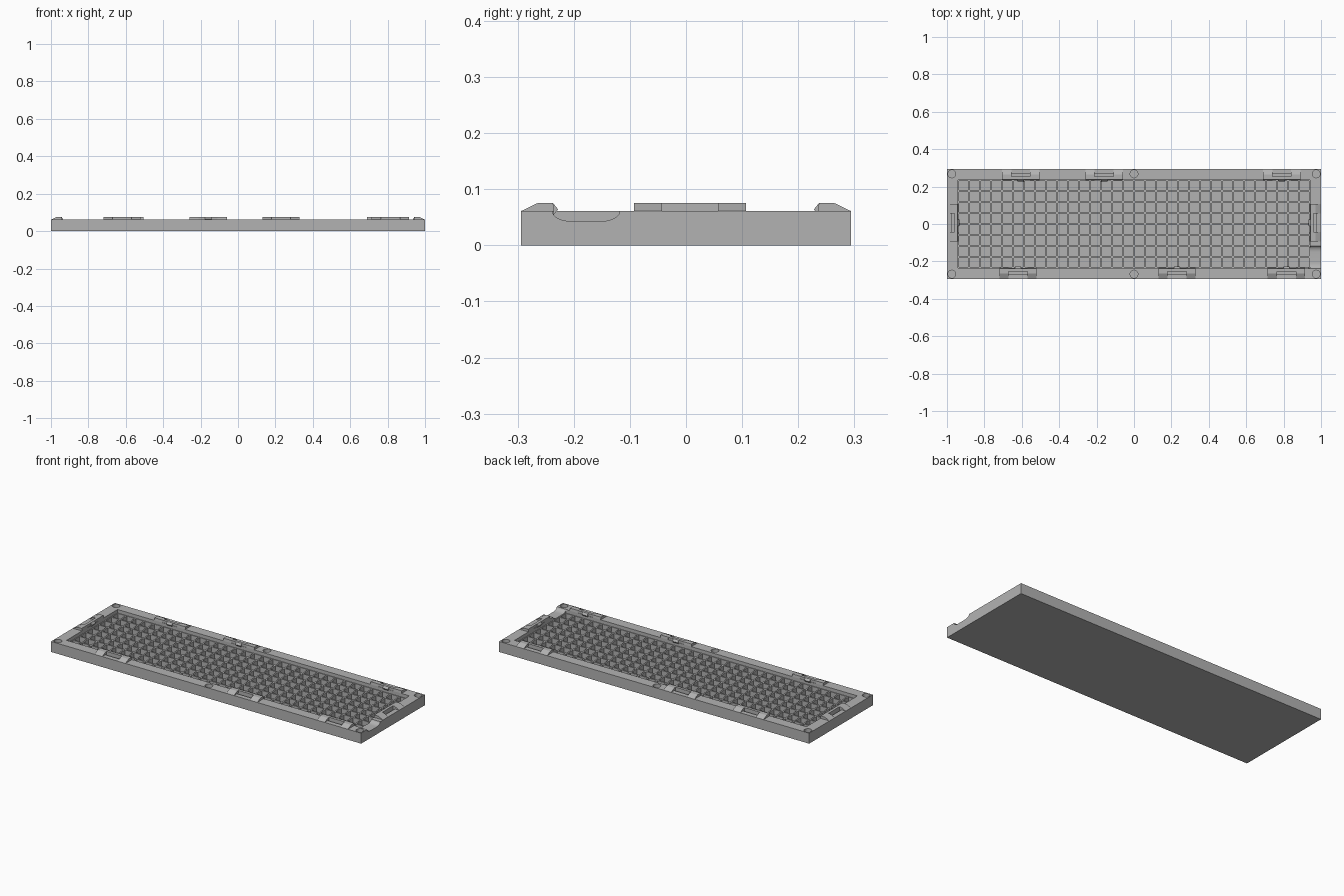
import bpy
import bmesh
from math import pi, cos, sin
from mathutils import Matrix, Vector

HALF_X, HALF_Y, RIM_Z = 1.0, 0.294, 0.061
RIM = 0.059                      # rim width
FLOOR_Z, GRID_Z = 0.006, 0.041
CLIP_Z = 0.0755

if "Cube" in bpy.data.objects:
    bpy.data.objects.remove(bpy.data.objects["Cube"])

grey = bpy.data.materials.new("plain grey")
grey.use_nodes = True
colour = (0.45, 0.45, 0.45, 1)
grey.diffuse_color = colour
grey.node_tree.nodes["Principled BSDF"].inputs["Base Color"].default_value = colour


def finish(name, bm):
    bmesh.ops.recalc_face_normals(bm, faces=bm.faces)
    mesh = bpy.data.meshes.new(name)
    bm.to_mesh(mesh)
    bm.free()
    mesh.materials.append(grey)
    obj = bpy.data.objects.new(name, mesh)
    bpy.context.collection.objects.link(obj)
    return obj


def add_box(bm, low, high, matrix=Matrix()):
    low, high = Vector(low), Vector(high)
    size = Matrix.Diagonal((*(high - low), 1))
    bmesh.ops.create_cube(bm, size=1, matrix=matrix @ Matrix.Translation((low + high) / 2) @ size)


def add_prism(bm, profile, start, end, matrix=Matrix()):
    """Extrude a (y, z) profile along x."""
    verts = [bm.verts.new(matrix @ Vector((start, y, z))) for y, z in profile]
    face = bm.faces.new(verts)
    new = bmesh.ops.extrude_face_region(bm, geom=[face])["geom"]
    move = matrix.to_3x3() @ Vector((end - start, 0, 0))
    bmesh.ops.translate(bm, vec=move, verts=[v for v in new if isinstance(v, bmesh.types.BMVert)])


def cut(target, bm):
    cutter = finish("cutter", bm)
    cutter.hide_render = True
    mod = target.modifiers.new("cut", "BOOLEAN")
    mod.operation, mod.solver, mod.object = "DIFFERENCE", "EXACT", cutter
    bpy.context.view_layer.objects.active = target
    bpy.ops.object.modifier_apply(modifier=mod.name)
    bpy.data.objects.remove(cutter)


# Clip places: local x runs along the rim, local y points inward from the outer edge
def place(x, y, angle):
    return Matrix.Translation((x, y, 0)) @ Matrix.Rotation(angle, 4, "Z")


clips = [place(x, -HALF_Y, 0) for x in (-0.62, 0.23, 0.815)]
clips += [place(x, HALF_Y, pi) for x in (-0.605, -0.16, 0.79)]
clips += [place(-HALF_X, 0.007, -pi / 2), place(HALF_X, 0.007, pi / 2)]

# Tray body
bm = bmesh.new()
add_box(bm, (-HALF_X, -HALF_Y, 0), (HALF_X, HALF_Y, RIM_Z))
tray = finish("tray", bm)

# Cavity
bm = bmesh.new()
add_box(bm, (RIM - HALF_X, RIM - HALF_Y, FLOOR_Z), (HALF_X - RIM, HALF_Y - RIM, 0.1))
cut(tray, bm)

# Screw holes and the slots behind the clips
bm = bmesh.new()
for x in (-0.974, 0, 0.974):
    for y in (-0.268, 0.268):
        bmesh.ops.create_cone(bm, cap_ends=True, segments=32, radius1=0.021, radius2=0.021,
                              depth=0.06, matrix=Matrix.Translation((x, y, 0.06)))
for matrix in clips:
    add_box(bm, (-0.052, 0.028, 0.03), (0.052, 0.041, 0.1), matrix)
cut(tray, bm)

# Cable notch with rounded ends
bm = bmesh.new()
notch = [(-0.118, 0.08), (-0.238, 0.08)]
for i in range(9):
    a = i / 8 * pi / 2
    notch.append((-0.205 - 0.033 * cos(a), 0.061 - 0.018 * sin(a)))
for i in range(9):
    a = i / 8 * pi / 2
    notch.append((-0.151 + 0.033 * sin(a), 0.061 - 0.018 * cos(a)))
add_prism(bm, notch, HALF_X - RIM - 0.01, HALF_X + 0.01)
cut(tray, bm)

# Cell grid: inset each cell and drop its inside to the floor
bm = bmesh.new()
bmesh.ops.create_grid(bm, x_segments=32, y_segments=8, size=1, matrix=Matrix.Translation(
    (0, 0, GRID_Z)) @ Matrix.Diagonal((HALF_X - RIM, HALF_Y - RIM, 1, 1)))
cells = bm.faces[:]
bmesh.ops.inset_individual(bm, faces=cells, thickness=0.006)
walls = bmesh.ops.extrude_discrete_faces(bm, faces=cells)["faces"]
for face in walls:
    rim_edges = face.edges[:]
    top = face.verts[:]
    bottom = [bm.verts.new((v.co.x, v.co.y, FLOOR_Z)) for v in top]
    for i in range(4):
        j = (i + 1) % 4
        bm.faces.new((top[i], top[j], bottom[j], bottom[i]))
bmesh.ops.delete(bm, geom=walls, context="FACES_ONLY")
bmesh.ops.remove_doubles(bm, verts=bm.verts, dist=0.0001)
finish("cell_grid", bm)

# Clips: two ramps, a tongue between them and a small hook
ramp = [(0, RIM_Z), (0.03, CLIP_Z), (0.057, CLIP_Z), (0.059, RIM_Z)]
hook = [(0.057, CLIP_Z), (0.066, 0.064), (0.058, 0.054)]
for number, matrix in enumerate(clips, 1):
    bm = bmesh.new()
    add_prism(bm, ramp, -0.1, -0.05, matrix)
    add_prism(bm, ramp, 0.05, 0.1, matrix)
    add_box(bm, (-0.05, 0.041, RIM_Z), (0.05, 0.057, CLIP_Z), matrix)
    add_prism(bm, hook, -0.017, 0.017, matrix)
    finish(f"clip_{number}", bm)

# Smooth the hole and notch walls, keeping edges sharp
bpy.ops.object.select_all(action="DESELECT")
tray.select_set(True)
bpy.context.view_layer.objects.active = tray
bpy.ops.object.shade_smooth_by_angle()
